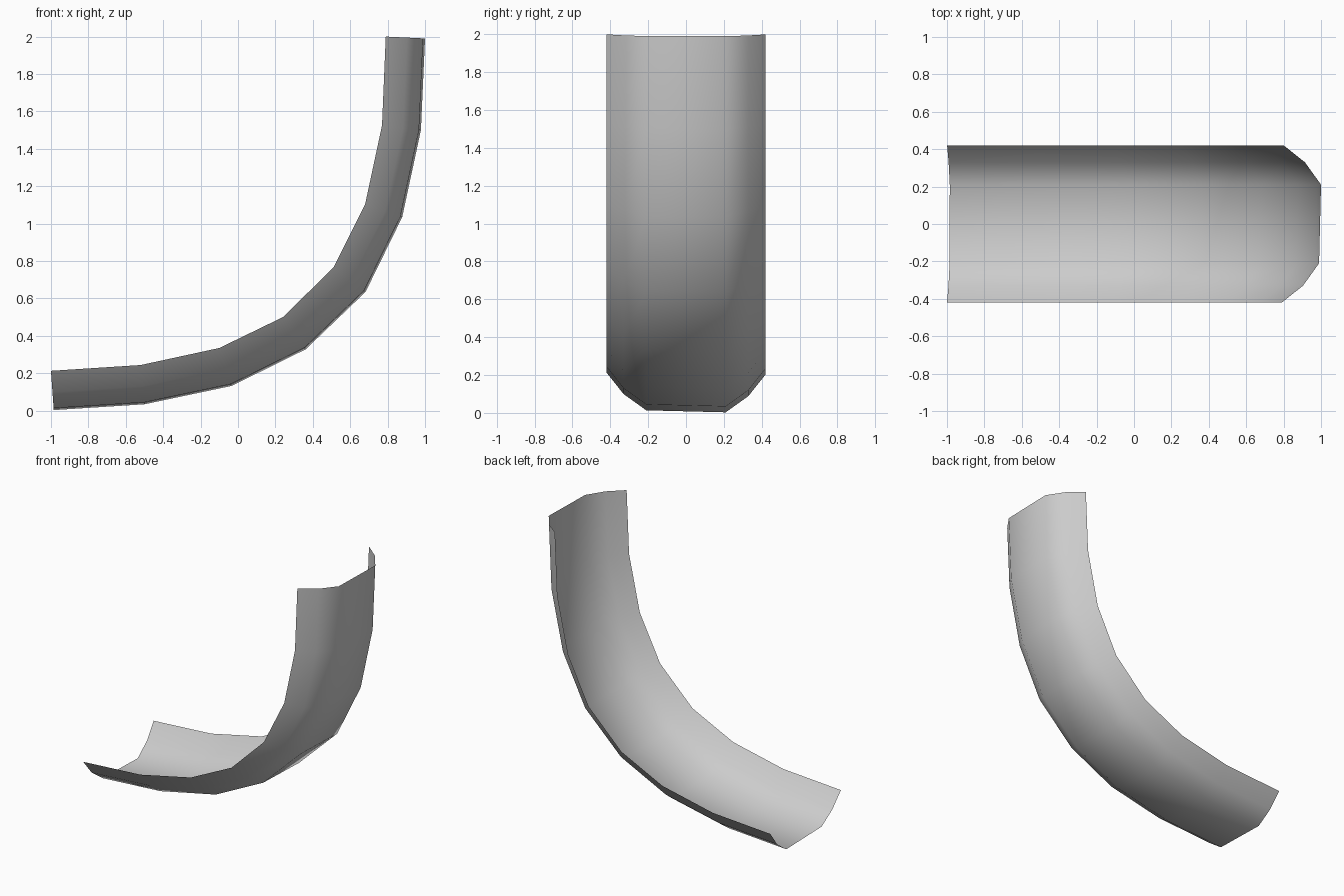
import bpy
import bmesh
from mathutils import Vector

if "Cube" in bpy.data.objects:
    bpy.data.objects.remove(bpy.data.objects["Cube"])

# Trough rim (inner) and floor (outer) curves in the x-z plane
RIM = [(-1, .213), (-.52, .244), (-.10, .335), (.24, .50),
       (.51, .765), (.68, 1.105), (.77, 1.525), (.79, 2.0)]
FLOOR = [(-.985, .003), (-.50, .034), (-.035, .132), (.362, .328),
         (.682, .635), (.878, 1.035), (.978, 1.50), (1.0, 1.99)]

# Cross-section, slightly rolled: (y, blend from rim to floor)
SECTION = [(-.42, 0), (-.33, .54), (-.21, .95), (.21, 1), (.33, .59), (.42, .05)]

# Curved open trough lofted from the sections
bm = bmesh.new()
rings = []
for rim, floor in zip(RIM, FLOOR):
    ring = []
    for y, t in SECTION:
        p = Vector(rim).lerp(Vector(floor), t)
        ring.append(bm.verts.new((p.x, y, p.y)))
    rings.append(ring)
for a, b in zip(rings, rings[1:]):
    for i in range(len(SECTION) - 1):
        bm.faces.new((a[i], b[i], b[i + 1], a[i + 1]))
for f in bm.faces:
    f.smooth = True
mesh = bpy.data.meshes.new("curved_trough")
bm.to_mesh(mesh)
bm.free()
bpy.context.collection.objects.link(bpy.data.objects.new("curved_trough", mesh))
